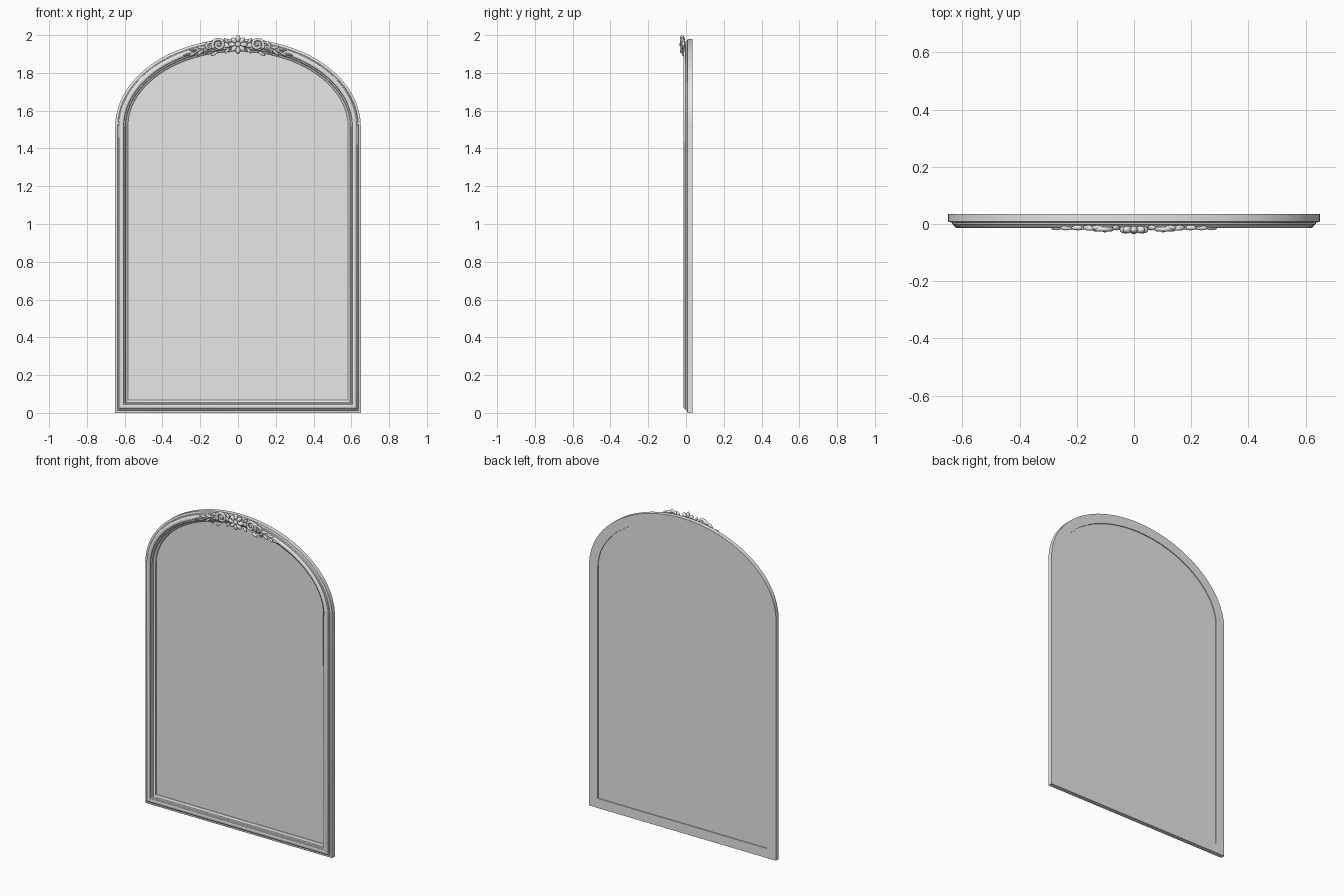
import bpy, bmesh, math
from mathutils import Vector, Matrix

cube = bpy.data.objects.get("Cube")
if cube:
    bpy.data.objects.remove(cube, do_unlink=True)

grey = bpy.data.materials.new("plain grey")
grey.use_nodes = True
grey.diffuse_color = (0.8, 0.8, 0.8, 1)
grey.node_tree.nodes["Principled BSDF"].inputs["Base Color"].default_value = (0.8, 0.8, 0.8, 1)

HALF, SPRING, RISE = 0.65, 1.515, 0.465


def finish(obj, angle=35):
    bpy.ops.object.select_all(action="DESELECT")
    obj.select_set(True)
    bpy.context.view_layer.objects.active = obj
    bpy.ops.object.shade_smooth_by_angle(angle=math.radians(angle))


def mesh_object(name, bm):
    bmesh.ops.recalc_face_normals(bm, faces=bm.faces[:])
    mesh = bpy.data.meshes.new(name)
    bm.to_mesh(mesh)
    bm.free()
    mesh.materials.append(grey)
    obj = bpy.data.objects.new(name, mesh)
    bpy.context.collection.objects.link(obj)
    finish(obj)
    return obj


# Arched outline, anticlockwise in the x-z plane
STEPS = 64
outline = [Vector((-HALF, 0)), Vector((HALF, 0))]
for i in range(STEPS + 1):
    a = math.pi * i / STEPS
    outline.append(Vector((HALF * math.cos(a), SPRING + RISE * math.sin(a))))


def inset(d):
    """Outline moved inward by d, with mitred corners."""
    result = []
    for i, p in enumerate(outline):
        e1 = (p - outline[i - 1]).normalized()
        e2 = (outline[(i + 1) % len(outline)] - p).normalized()
        n1, n2 = Vector((-e1.y, e1.x)), Vector((-e2.y, e2.x))
        result.append(p + (n1 + n2) * d / (1 + n1.dot(n2)))
    return result


# Moulded frame: (inset, depth) profile swept round the outline
profile = [(0, .035), (0, .008), (.013, .005), (.015, -.002), (.02, -.004),
           (.023, -.010), (.03, -.014), (.038, -.014), (.044, -.010),
           (.046, -.003), (.053, -.001), (.056, .006), (.062, .008),
           (.067, .014), (.067, .026), (.06, .026), (.06, .035)]
bm = bmesh.new()
loops = [[bm.verts.new((p.x, y, p.y)) for p in inset(d)] for d, y in profile]
for k, loop in enumerate(loops):
    prev = loops[k - 1]
    for i in range(len(loop)):
        bm.faces.new((prev[i - 1], prev[i], loop[i], loop[i - 1]))
mesh_object("arched_frame", bm)

# Mirror pane
bm = bmesh.new()
rings = [[bm.verts.new((p.x, y, p.y)) for p in inset(.061)] for y in (.02, .031)]
for ring in rings:
    bm.faces.new(ring)
for i in range(len(rings[0])):
    bm.faces.new((rings[0][i - 1], rings[0][i], rings[1][i], rings[1][i - 1]))
mesh_object("mirror_pane", bm)


# Carved crest
def middle(x):
    """Height of the frame's centre line at x."""
    return SPRING + (RISE - .035) * math.sqrt(1 - (x / (HALF - .035)) ** 2)


def petal(name, x, z, angle, length, width, depth, y=-.018):
    bm = bmesh.new()
    bmesh.ops.create_uvsphere(bm, u_segments=16, v_segments=10, radius=1)
    bm.transform(Matrix.Translation((x, y, z)) @ Matrix.Rotation(-angle, 4, "Y")
                 @ Matrix.Diagonal((length, depth, width, 1)))
    return mesh_object(name, bm)


def tendril(name, points, thick, thin, y=-.018):
    """Tapered round strand through (x, z) points."""
    curve = bpy.data.curves.new(name, "CURVE")
    curve.dimensions = "3D"
    curve.bevel_depth = 1
    curve.bevel_resolution = 3
    curve.use_fill_caps = True
    spline = curve.splines.new("POLY")
    spline.points.add(len(points) - 1)
    for i, (x, z) in enumerate(points):
        spline.points[i].co = (x, y, z, 1)
        spline.points[i].radius = thick + (thin - thick) * i / (len(points) - 1)
    curve.materials.append(grey)
    obj = bpy.data.objects.new(name, curve)
    bpy.context.collection.objects.link(obj)
    bpy.ops.object.select_all(action="DESELECT")
    obj.select_set(True)
    bpy.context.view_layer.objects.active = obj
    bpy.ops.object.convert(target="MESH")
    finish(bpy.context.object, 60)


def spiral(cx, cz, r0, r1, start, turn, side, n=36):
    pts = []
    for i in range(n + 1):
        t = i / n
        r, a = r0 + (r1 - r0) * t, start + turn * t
        pts.append((side * (cx + r * math.cos(a)), cz + r * math.sin(a)))
    return pts


# Central flower
for i in range(8):
    a = math.pi / 2 + i * math.pi / 4
    petal("flower_petal", .031 * math.cos(a), 1.95 + .031 * math.sin(a), a, .019, .0125, .013, -.02)
petal("flower_heart", 0, 1.95, 0, .015, .015, .015, -.02)

for side, label in ((1, "left"), (-1, "right")):
    def leaf(x, lift, tilt, length, width, depth=.009, y=-.013):
        angle = tilt if side > 0 else math.pi - tilt
        petal(label + "_leaf", side * x, middle(x) + lift, angle, length, width, depth, y)

    # Large and small volutes
    tendril(label + "_large_scroll", spiral(.102, 1.95, .034, .007, -.6, 3.1 * math.pi, side), .009, .006)
    petal(label + "_large_scroll_eye", side * .102, 1.95, 0, .009, .009, .012)
    tendril(label + "_small_scroll", spiral(.152, 1.943, .02, .005, 2.6, -2.8 * math.pi, side), .007, .004, -.016)

    # Long stem along the frame, ending in a curl
    stem = [(side * x, middle(x) + .012 * math.sin((x - .13) * 40))
            for x in (.13 + .15 * i / 20 for i in range(21))]
    tendril(label + "_stem", stem, .007, .003, -.014)
    tendril(label + "_lower_curl", spiral(.168, 1.908, .012, .004, 1.8, -2.4 * math.pi, side), .005, .003, -.014)

    # Leaves fanned round the volutes and along the stem
    leaf(.062, .028, .9, .018, .008)
    leaf(.058, -.026, -.9, .018, .008)
    leaf(.128, .033, -.3, .022, .008)
    leaf(.125, -.034, -.5, .022, .008)
    leaf(.16, .024, -.5, .02, .008)
    leaf(.195, .012, .1, .024, .008)
    leaf(.2, -.014, -.7, .022, .007)
    leaf(.235, .008, -.1, .022, .006)
    leaf(.24, -.012, -.6, .02, .006)
    leaf(.272, -.002, -.35, .02, .005)
